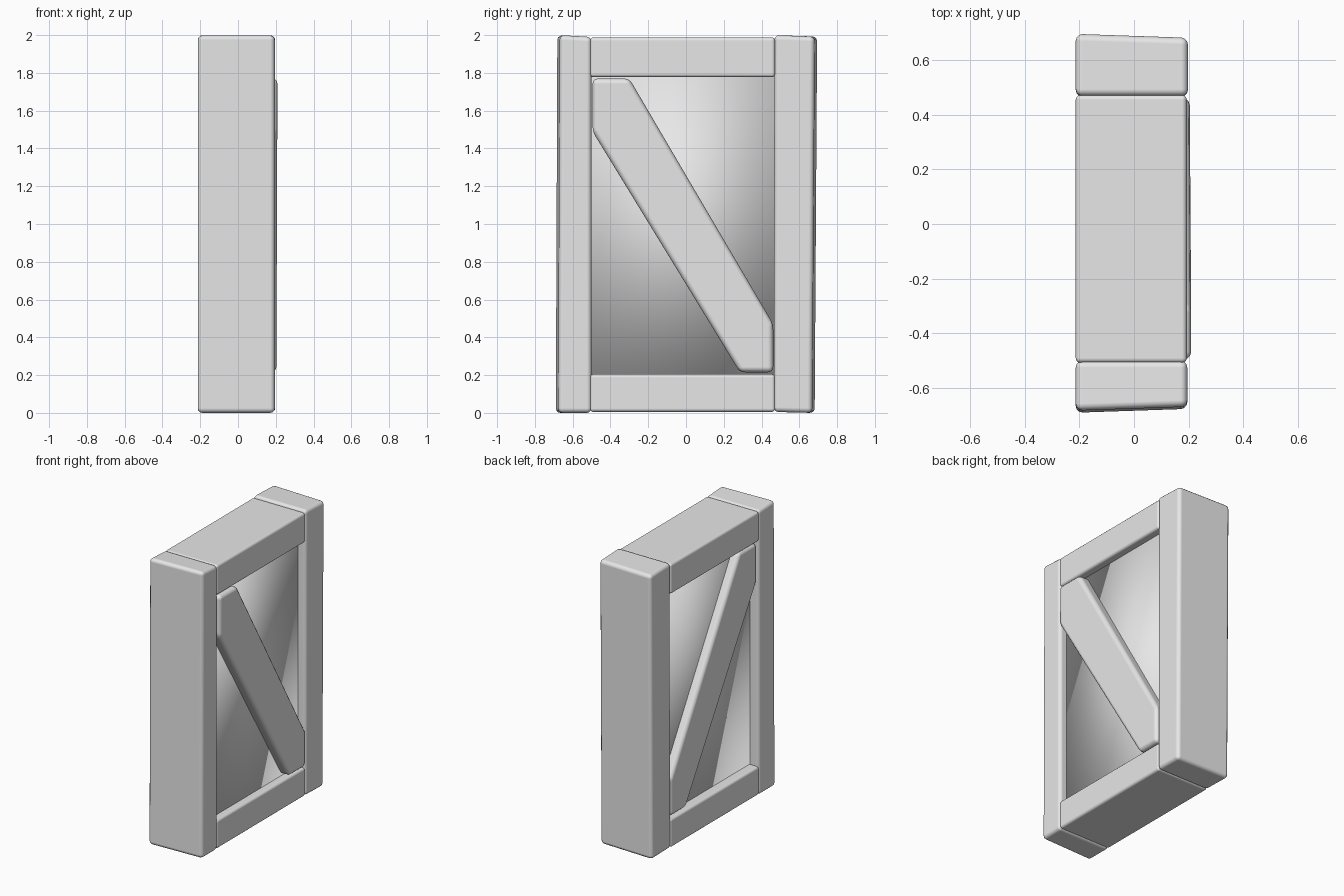
import bpy
import bmesh
import math

if "Cube" in bpy.data.objects:
    bpy.data.objects.remove(bpy.data.objects["Cube"], do_unlink=True)

grey = bpy.data.materials.new("plain grey")
grey.use_nodes = True
grey.diffuse_color = (0.8, 0.8, 0.8, 1)
grey.node_tree.nodes["Principled BSDF"].inputs["Base Color"].default_value = (0.8, 0.8, 0.8, 1)


def plank(name, profile, x_back, x_front, bevel=0.0, adjust=None):
    """Extrude a (y, z) profile along x, nudge it out of true, round its edges."""
    bm = bmesh.new()
    face = bm.faces.new([bm.verts.new((x_back, y, z)) for y, z in profile])
    ext = bmesh.ops.extrude_face_region(bm, geom=[face])
    for v in ext["geom"]:
        if isinstance(v, bmesh.types.BMVert):
            v.co.x = x_front
    if adjust:
        for v in bm.verts:
            adjust(v.co)
    bmesh.ops.recalc_face_normals(bm, faces=bm.faces)
    mesh = bpy.data.meshes.new(name)
    bm.to_mesh(mesh)
    bm.free()
    mesh.materials.append(grey)
    ob = bpy.data.objects.new(name, mesh)
    bpy.context.collection.objects.link(ob)
    if bevel:
        mod = ob.modifiers.new("rounded edges", "BEVEL")
        mod.width = bevel
        mod.segments = 3
        mod.limit_method = "ANGLE"
        mod.angle_limit = math.radians(20)
        mod.harden_normals = True
    for p in mesh.polygons:
        p.use_smooth = True
    return ob


def rect(y0, y1, z0, z1):
    return [(y0, z0), (y1, z0), (y1, z1), (y0, z1)]


# Uprights narrow slightly toward the +x side
def taper(co):
    if co.x > 0 and abs(co.y) > 0.6:
        co.y -= math.copysign(0.014, co.y)


plank("front_post", [(-0.69, 0), (-0.5, 0), (-0.5, 1.99), (-0.682, 2.0)],
      -0.213, 0.195, 0.025, taper)
plank("back_post", [(0.465, 0.005), (0.682, 0), (0.695, 1.992), (0.468, 2.0)],
      -0.213, 0.197, 0.025, taper)

# Cross rails between the uprights
plank("top_rail", rect(-0.508, 0.472, 1.777, 1.988), -0.213, 0.193, 0.018)
plank("bottom_rail", rect(-0.508, 0.472, 0.005, 0.205), -0.213, 0.193, 0.018)

# Recessed centre panel
plank("panel", rect(-0.52, 0.49, 0.18, 1.8), -0.145, 0.138)


# Diagonal brace through both sides, a little prouder at the top
def lean(co):
    if co.x > 0:
        co.x += 0.004 * (co.z - 1)


plank("diagonal_brace",
      [(-0.495, 1.77), (-0.495, 1.49), (0.285, 0.215), (0.462, 0.215),
       (0.462, 0.47), (-0.3, 1.77)],
      -0.205, 0.206, 0.028, lean)
